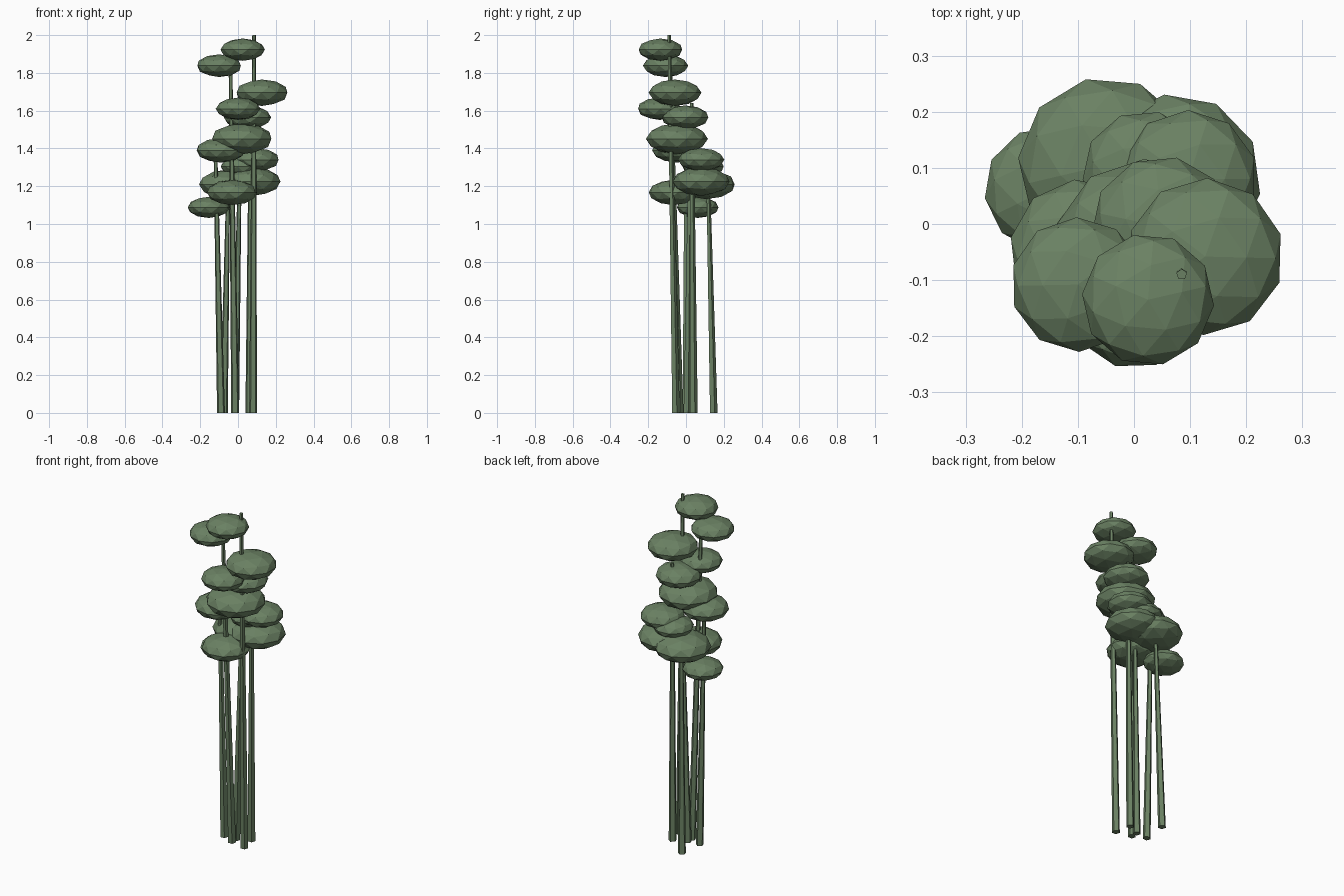
import bpy, math, random
from mathutils import Vector

cube = bpy.data.objects.get("Cube")
if cube:
    bpy.data.objects.remove(cube, do_unlink=True)

random.seed(4)

green = bpy.data.materials.new("muted_green")
green.use_nodes = True
green.diffuse_color = (0.145, 0.22, 0.125, 1)
green.node_tree.nodes["Principled BSDF"].inputs["Base Color"].default_value = green.diffuse_color


def add_trunk(name, base, tip):
    """Slender five-sided tapered stem between two points."""
    base, tip = Vector(base), Vector(tip)
    axis = tip - base
    bpy.ops.mesh.primitive_cone_add(vertices=5, radius1=0.022, radius2=0.010,
                                    depth=axis.length, location=(base + tip) / 2)
    obj = bpy.context.object
    obj.rotation_euler = (-math.asin(axis.y / axis.length),
                          math.atan2(axis.x, axis.z), 0)
    obj.name = name
    obj.data.materials.append(green)


def add_pad(name, x, y, z, radius):
    """Flattened faceted clump of leaves."""
    bpy.ops.mesh.primitive_ico_sphere_add(subdivisions=2, radius=1, location=(x, y, z))
    obj = bpy.context.object
    obj.scale = (radius, radius, radius * 0.5)
    obj.rotation_euler.z = random.uniform(0, math.tau)
    obj.name = name
    obj.data.materials.append(green)


# Trunks: base and tip
trunks = {
    "tall_trunk": ((0.08, -0.055, 0), (0.085, -0.09, 2.0)),
    "second_trunk": ((-0.015, -0.035, 0), (-0.04, -0.085, 1.85)),
    "right_trunk": ((-0.09, 0.0, 0), (-0.12, 0.0, 1.41)),
    "middle_trunk": ((-0.015, 0.005, 0), (0.01, 0.02, 1.32)),
    "left_trunk": ((0.06, 0.04, 0), (0.068, 0.03, 1.64)),
    "back_trunk": ((-0.075, 0.145, 0), (-0.05, 0.115, 1.3)),
}
for name, (base, tip) in trunks.items():
    add_trunk(name, base, tip)

# Leaf pads from the top down: x, y, z, radius
pads = [
    (0.025, -0.135, 1.923, 0.118),
    (-0.10, -0.108, 1.838, 0.12),
    (0.127, -0.058, 1.695, 0.14),
    (0.0, -0.14, 1.61, 0.118),
    (0.05, -0.005, 1.565, 0.126),
    (0.02, -0.048, 1.451, 0.164),
    (-0.092, -0.05, 1.39, 0.13),
    (0.097, 0.08, 1.34, 0.123),
    (0.02, 0.09, 1.305, 0.112),
    (0.075, 0.08, 1.225, 0.152),
    (-0.05, 0.105, 1.21, 0.157),
    (-0.032, -0.065, 1.167, 0.134),
    (-0.155, 0.062, 1.088, 0.112),
]
for i, pad in enumerate(pads):
    add_pad(f"leaf_pad_{i + 1}", *pad)
